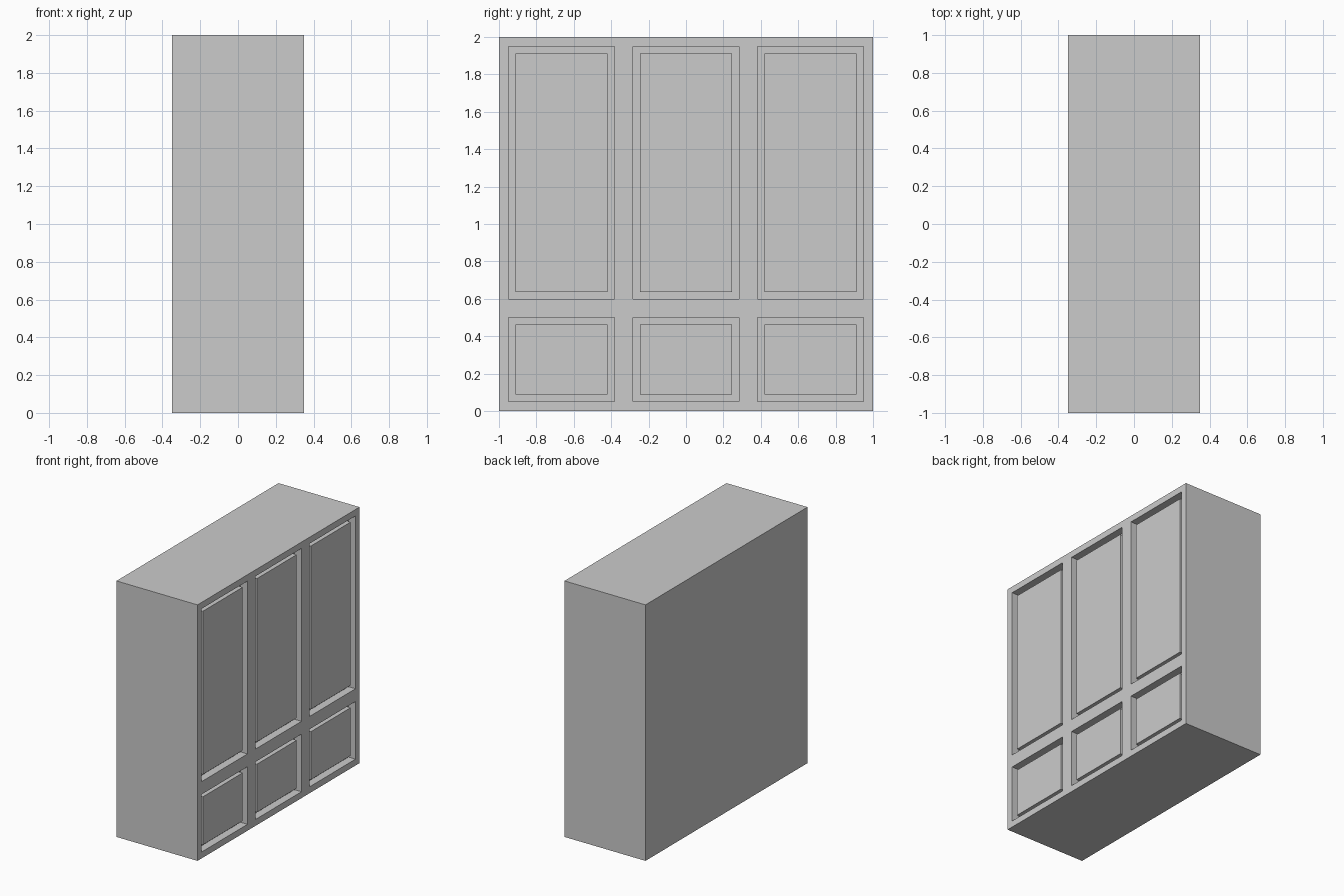
import bpy, bmesh

if "Cube" in bpy.data.objects:
    bpy.data.objects.remove(bpy.data.objects["Cube"])


def box(name, x, y, z):
    """Box from (min, max) ranges on each axis."""
    bm = bmesh.new()
    bmesh.ops.create_cube(bm, size=1)
    for v in bm.verts:
        v.co = [r[0] if c < 0 else r[1] for c, r in zip(v.co, (x, y, z))]
    mesh = bpy.data.meshes.new(name)
    bm.to_mesh(mesh)
    bm.free()
    obj = bpy.data.objects.new(name, mesh)
    bpy.context.collection.objects.link(obj)
    return obj


FRONT = 0.35      # x of the frame face
GROOVE = 0.06     # depth of the openings
SET_BACK = 0.015  # how far the panels sit behind the frame
GAP = 0.0375      # groove width around each panel
cabinet = box("cabinet_body", (-FRONT, FRONT), (-1, 1), (0, 2))

# Three columns of a tall door above a drawer
for col in range(3):
    y0, y1 = -1 + col * 2 / 3 + 0.05, -1 + (col + 1) * 2 / 3 - 0.05
    for kind, z0, z1 in (("drawer", 0.05, 0.5), ("door", 0.6, 1.95)):
        # opening cut into the frame
        cutter = box(f"{kind}_opening_{col + 1}", (FRONT - GROOVE, FRONT + 0.1), (y0, y1), (z0, z1))
        cutter.hide_render = True
        cutter.display_type = 'WIRE'
        mod = cabinet.modifiers.new(cutter.name, 'BOOLEAN')
        mod.operation = 'DIFFERENCE'
        mod.solver = 'EXACT'
        mod.object = cutter
        # panel standing in the opening
        box(f"{kind}_panel_{col + 1}", (FRONT - GROOVE, FRONT - SET_BACK),
            (y0 + GAP, y1 - GAP), (z0 + GAP, z1 - GAP))
